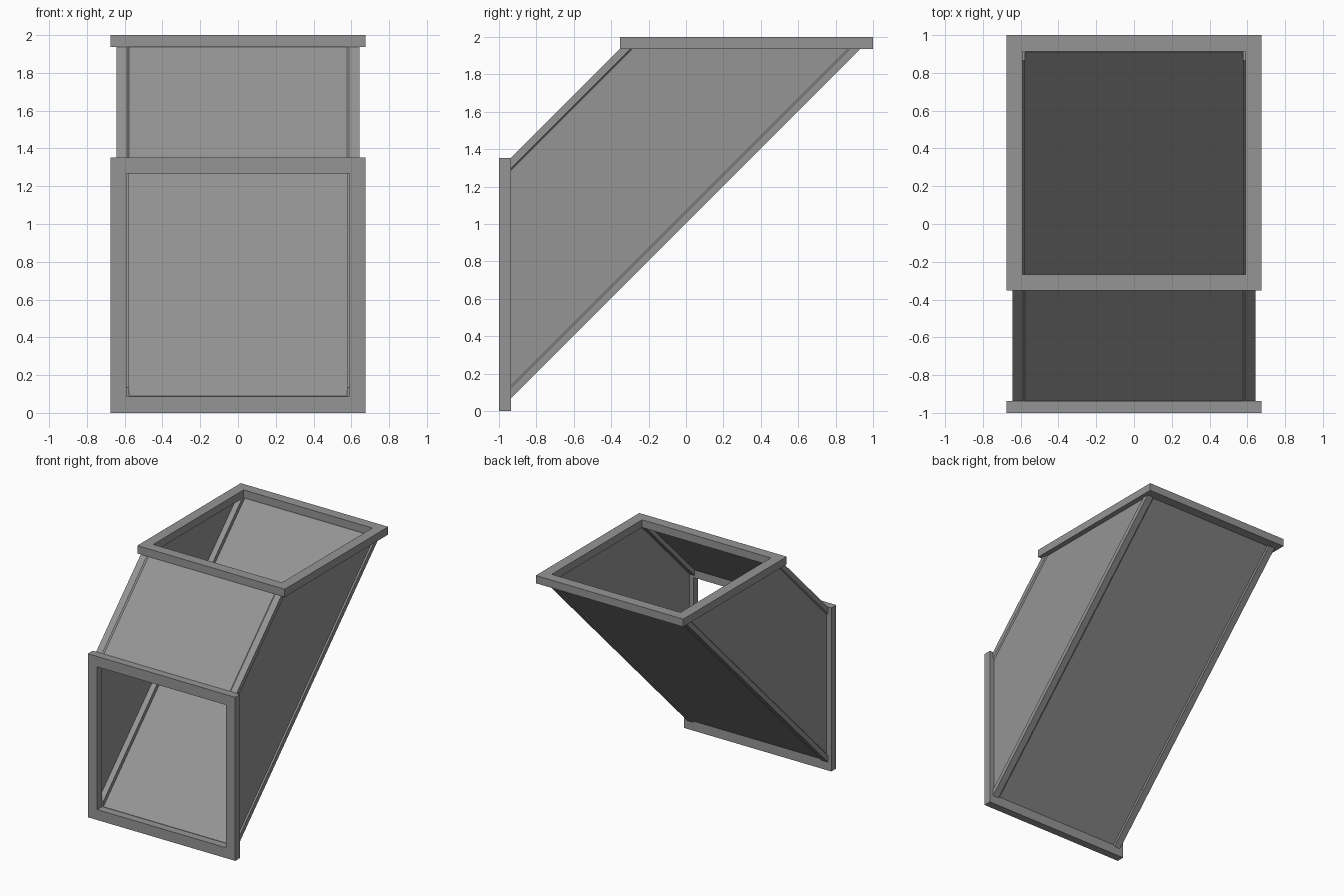
import bpy, bmesh

if "Cube" in bpy.data.objects:
    bpy.data.objects.remove(bpy.data.objects["Cube"])

FRONT, TOP = -0.936, 1.936     # inner planes of the two flanges
LOW, HIGH, SIDE = 0.068, 1.353, 0.643  # duct section limits at the front plane
SIZE = 1.353                   # flange height

# Dark grey metal
metal = bpy.data.materials.new("dark_grey_metal")
metal.diffuse_color = (0.3, 0.3, 0.3, 1)
metal.use_nodes = True
metal.node_tree.nodes["Principled BSDF"].inputs["Base Color"].default_value = metal.diffuse_color


def finish(name, bm):
    bmesh.ops.recalc_face_normals(bm, faces=bm.faces)
    me = bpy.data.meshes.new(name)
    bm.to_mesh(me)
    bm.free()
    me.materials.append(metal)
    ob = bpy.data.objects.new(name, me)
    bpy.context.collection.objects.link(ob)
    return ob


def sloped_prism(name, section):
    """Run an (x, z) section up the 45 degree slope, cut flush to both flanges."""
    bm = bmesh.new()
    a = [bm.verts.new((x, FRONT, z)) for x, z in section]
    b = [bm.verts.new((x, FRONT + TOP - z, TOP)) for x, z in section]
    n = len(section)
    bm.faces.new(a)
    bm.faces.new(b[::-1])
    for i in range(n):
        j = (i + 1) % n
        bm.faces.new((a[i], a[j], b[j], b[i]))
    return finish(name, bm)


def rect(x0, x1, z0, z1):
    return [(x0, z0), (x1, z0), (x1, z1), (x0, z1)]


def flange(name, place):
    """Square ring; place maps (u, v, depth) to a world position."""
    bm = bmesh.new()
    loops = []
    for inset, d in ((0, 0), (0.086, 0), (0.086, 0.064), (0, 0.064)):
        pts = rect(-0.675 + inset, 0.675 - inset, inset, SIZE - inset)
        loops.append([bm.verts.new(place(u, v, d)) for u, v in pts])
    for k in range(4):
        p, q = loops[k], loops[(k + 1) % 4]
        for i in range(4):
            j = (i + 1) % 4
            bm.faces.new((p[i], p[j], q[j], q[i]))
    return finish(name, bm)


# Square flanges at both openings
flange("front_flange", lambda u, v, d: (u, -1 + d, v))
flange("top_flange", lambda u, v, d: (u, 1 - SIZE + v, 2 - d))

# Corner rails, chamfered beside the panels
W, C = 0.067, 0.012
profile = [(0, 0), (W - C, 0), (W, C), (W, W), (C, W), (0, W - C)]
for sx, side in ((-1, "left"), (1, "right")):
    for z0, sz, level in ((LOW, 1, "lower"), (HIGH, -1, "upper")):
        sloped_prism(f"{level}_{side}_rail",
                     [(sx * (SIDE - u), z0 + sz * v) for u, v in profile])

# Thin panels set between the rails
D, T, E = 0.011, 0.01, 0.05
for sx, side in ((-1, "left"), (1, "right")):
    sloped_prism(f"{side}_panel",
                 rect(sx * (SIDE - D - T), sx * (SIDE - D), LOW + E, HIGH - E))
sloped_prism("bottom_panel", rect(-SIDE + E, SIDE - E, LOW + D, LOW + D + T))
sloped_prism("upper_panel", rect(-SIDE + E, SIDE - E, HIGH - D - T, HIGH - D))
